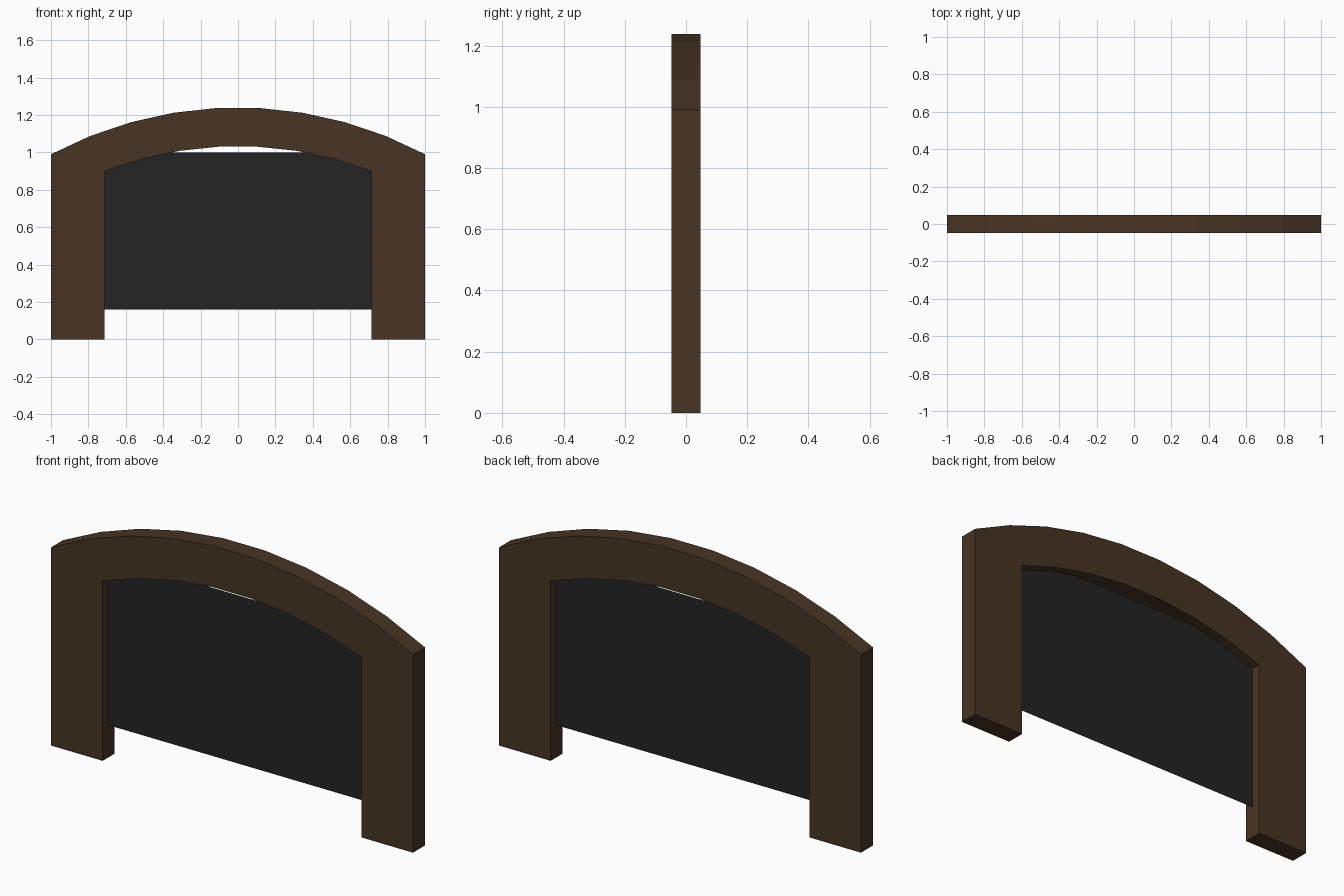
import bpy, bmesh, math

if "Cube" in bpy.data.objects:
    bpy.data.objects.remove(bpy.data.objects["Cube"])

HALF_DEPTH = 0.047


def material(name, rgb):
    m = bpy.data.materials.new(name)
    m.diffuse_color = (*rgb, 1.0)
    m.use_nodes = True
    m.node_tree.nodes["Principled BSDF"].inputs["Base Color"].default_value = m.diffuse_color
    return m


def arc(half_width, spring, apex, segments):
    """Circular arc points from left to right through the given apex height."""
    drop = apex - spring
    r = (half_width ** 2 + drop ** 2) / (2 * drop)
    a = math.asin(half_width / r)
    angles = [-a + 2 * a * i / segments for i in range(segments + 1)]
    return [(r * math.sin(t), apex - r + r * math.cos(t)) for t in angles]


def make_part(name, outline, y, depth, mat):
    """Flat outline in x/z, extruded along +y when depth is given."""
    bm = bmesh.new()
    face = bm.faces.new([bm.verts.new((x, y, z)) for x, z in outline])
    if depth:
        out = bmesh.ops.extrude_face_region(bm, geom=[face], use_keep_orig=True)
        verts = [g for g in out["geom"] if isinstance(g, bmesh.types.BMVert)]
        bmesh.ops.translate(bm, verts=verts, vec=(0, depth, 0))
        bmesh.ops.recalc_face_normals(bm, faces=bm.faces[:])
    mesh = bpy.data.meshes.new(name)
    bm.to_mesh(mesh)
    bm.free()
    mesh.materials.append(mat)
    obj = bpy.data.objects.new(name, mesh)
    bpy.context.collection.objects.link(obj)
    return obj


wood = material("dark brown wood", (0.063, 0.035, 0.018))
dark = material("charcoal panel", (0.017, 0.017, 0.017))

# Arched frame: two posts joined by a curved head, open at the bottom
outer = arc(1.0, 0.99, 1.24, 9)
inner = arc(0.715, 0.90, 1.033, 7)
outline = ([(-1.0, 0)] + outer + [(1.0, 0), (0.715, 0)]
           + inner[::-1] + [(-0.715, 0)])
make_part("arched_frame", outline, -HALF_DEPTH, 2 * HALF_DEPTH, wood)

# Thin door panel in the middle of the frame
w = 0.72
make_part("door_panel", [(-w, 0.16), (w, 0.16), (w, 1.0), (-w, 1.0)], 0, 0, dark)
